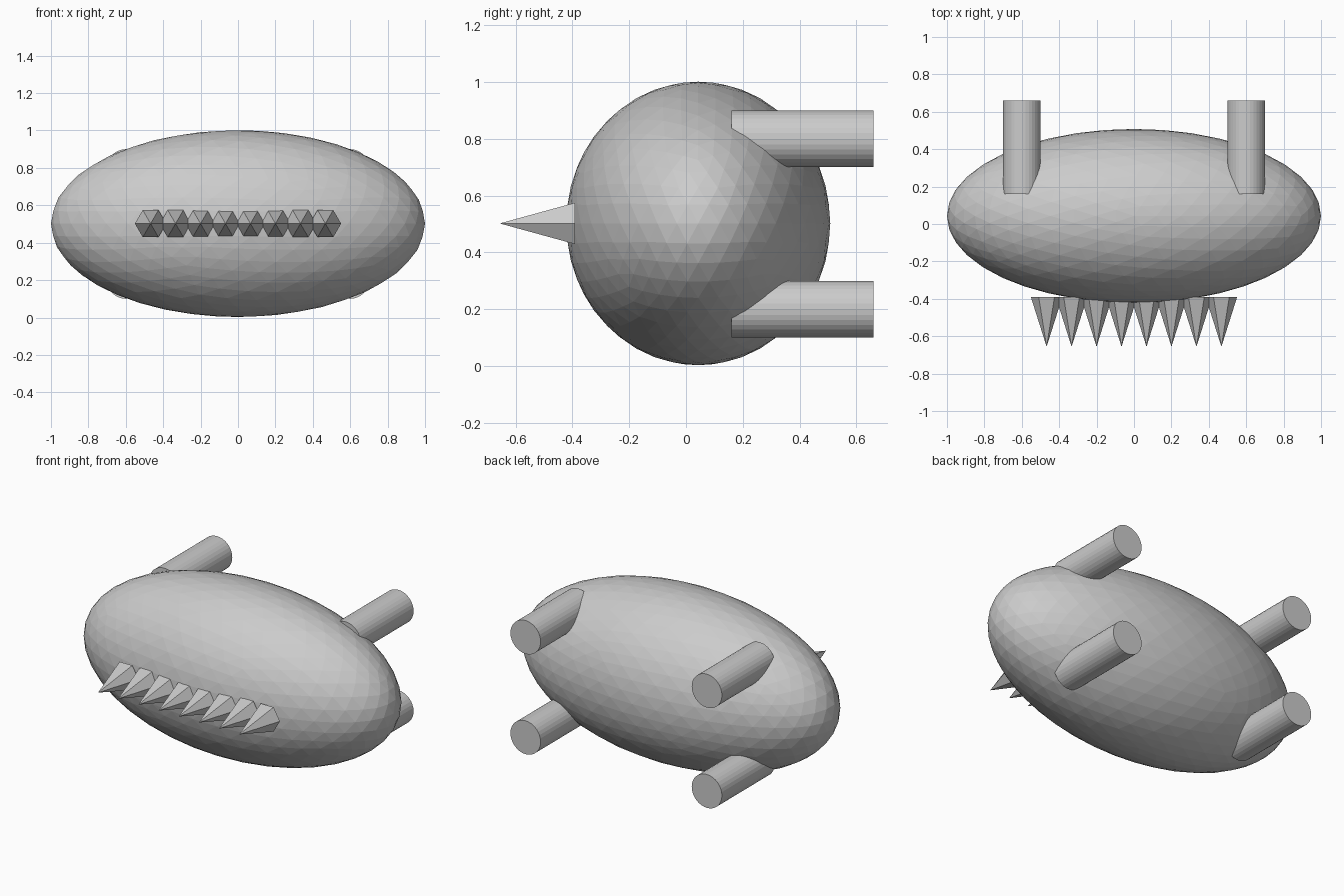
import bpy
from math import pi

# Remove the default object
cube = bpy.data.objects.get("Cube")
if cube:
    bpy.data.objects.remove(cube, do_unlink=True)

# Single plain grey for every part
grey = bpy.data.materials.new("plain_grey")
grey.use_nodes = True
colour = (0.6, 0.6, 0.6, 1)
grey.diffuse_color = colour
grey.node_tree.nodes["Principled BSDF"].inputs["Base Color"].default_value = colour


def finish(name):
    obj = bpy.context.object
    obj.name = name
    obj.data.materials.append(grey)
    bpy.ops.object.shade_flat()
    return obj


# Faceted egg-shaped body
bpy.ops.mesh.primitive_ico_sphere_add(subdivisions=4, radius=1, location=(0, 0.043, 0.502))
body = finish("body")
body.scale = (1, 0.465, 0.499)

# Four legs pointing backwards
for x, side in ((-0.6, "right"), (0.6, "left")):
    for z, level in ((0.2, "lower"), (0.8, "upper")):
        bpy.ops.mesh.primitive_cylinder_add(vertices=32, radius=0.1, depth=0.5,
                                            location=(x, 0.41, z), rotation=(pi / 2, 0, 0))
        finish(f"{level}_{side}_leg")

# Row of six-sided spikes along the front, a corner of each base facing sideways
for i in range(8):
    bpy.ops.mesh.primitive_cone_add(vertices=6, radius1=0.084, radius2=0, depth=0.265,
                                    location=((i - 3.5) * 0.1335, -0.5235, 0.502),
                                    rotation=(pi / 2, pi / 6, 0))
    spike = finish(f"spike_{i + 1}")
    spike.rotation_euler = (pi / 2, 0, 0)
    # Turn the base so its corners lie on the x axis
    for v in spike.data.vertices:
        v.co.x, v.co.y = v.co.y, -v.co.x
